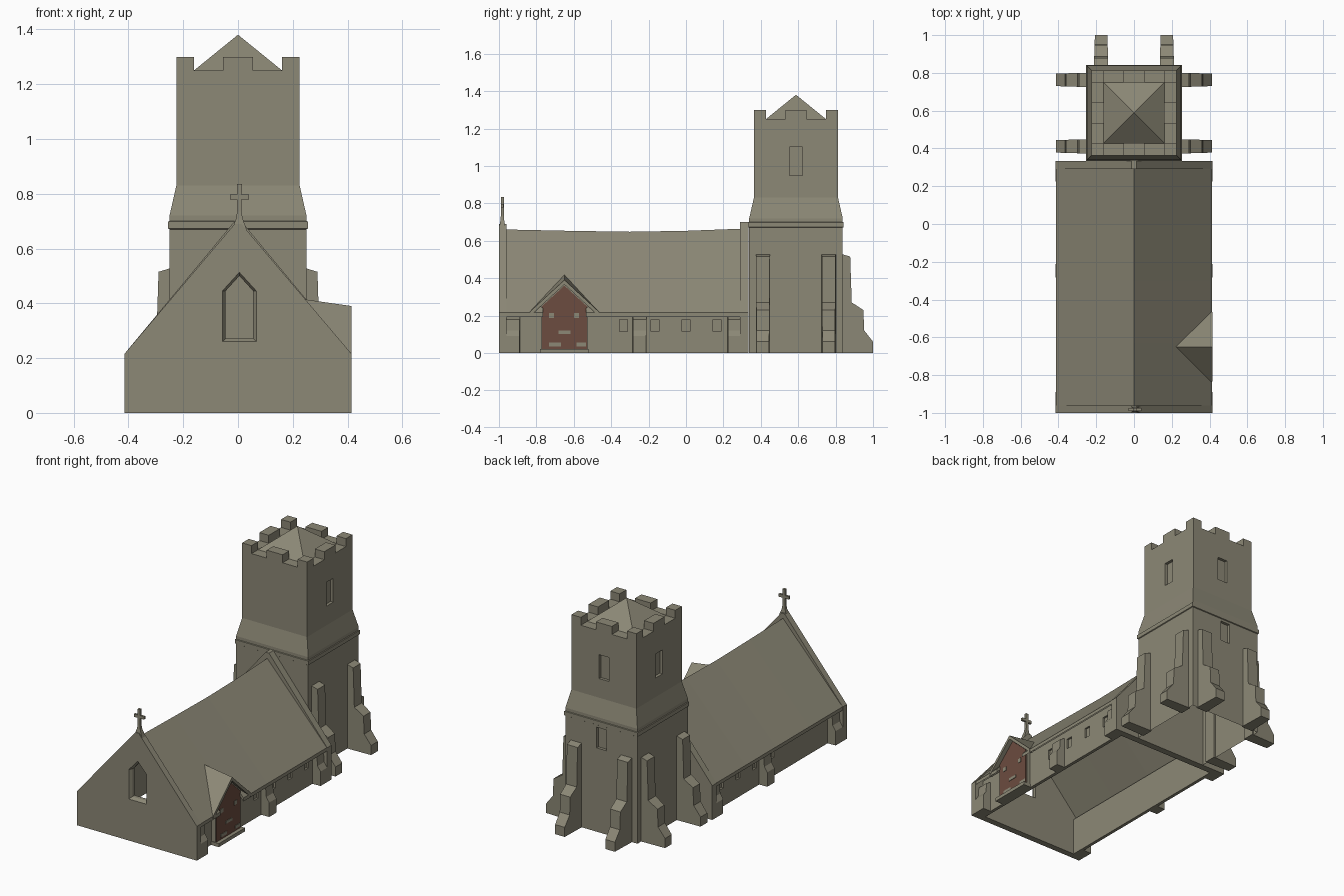
import bpy, bmesh, math
from mathutils import Vector

if "Cube" in bpy.data.objects:
    bpy.data.objects.remove(bpy.data.objects["Cube"])


def material(name, rgb):
    m = bpy.data.materials.new(name)
    m.diffuse_color = (*rgb, 1)
    m.use_nodes = True
    m.node_tree.nodes["Principled BSDF"].inputs["Base Color"].default_value = m.diffuse_color
    return m


STONE = material("grey stone", (0.262, 0.246, 0.181))
WOOD = material("brown wood", (0.150, 0.072, 0.050))


def loft(name, rings, mat=STONE):
    """Closed solid through a list of rings with equal point counts."""
    bm = bmesh.new()
    vs = [[bm.verts.new(p) for p in r] for r in rings]
    n = len(rings[0])
    for a, b in zip(vs, vs[1:]):
        for i in range(n):
            j = (i + 1) % n
            bm.faces.new((a[i], a[j], b[j], b[i]))
    bm.faces.new(vs[0])
    bm.faces.new(vs[-1])
    bmesh.ops.recalc_face_normals(bm, faces=bm.faces)
    me = bpy.data.meshes.new(name)
    bm.to_mesh(me)
    bm.free()
    me.materials.append(mat)
    ob = bpy.data.objects.new(name, me)
    bpy.context.collection.objects.link(ob)
    return ob


def box(name, x0, x1, y0, y1, z0, z1, mat=STONE):
    return loft(name, [[(x0, y0, z), (x1, y0, z), (x1, y1, z), (x0, y1, z)]
                       for z in (z0, z1)], mat)


def slab_y(name, pts, y0, y1, mat=STONE):
    return loft(name, [[(x, y, z) for x, z in pts] for y in (y0, y1)], mat)


def slab_x(name, pts, x0, x1, mat=STONE):
    return loft(name, [[(x, y, z) for y, z in pts] for x in (x0, x1)], mat)


def cut(ob, cutter):
    """Subtract the cutter, bake the result and remove the cutter."""
    mod = ob.modifiers.new("cut", 'BOOLEAN')
    mod.operation = 'DIFFERENCE'
    mod.solver = 'EXACT'
    mod.object = cutter
    bpy.context.view_layer.objects.active = ob
    bpy.ops.object.modifier_apply(modifier=mod.name)
    bpy.data.objects.remove(cutter)


def square(h, z, cy):
    return [(-h, cy - h, z), (h, cy - h, z), (h, cy + h, z), (-h, cy + h, z)]


def buttress(name, profile, base, out, half):
    """Stepped buttress: profile of (outset, height), base on the wall, outward direction."""
    out, base = Vector(out), Vector(base)
    side = Vector((-out.y, out.x, 0))
    rings = []
    for s in (-1, 1):
        rings.append([base + out * d + side * s * half * (1 - 0.8 * max(d, 0))
                      + Vector((0, 0, z)) for d, z in profile])
    return loft(name, rings)


# Nave gable ends
gable = [(-.415, 0), (.415, 0), (.415, .215), (.012, .69), (-.012, .69), (-.415, .215)]
front = slab_y("front_gable", gable, -1, -.96)
slab_y("back_gable", [(x, z + (.01 if z > .5 else 0)) for x, z in gable], .29, .333)


# Pointed front window with splayed frame
def pointed(m, y):
    return [(.005 - m, y, .322 - m), (.005 + m, y, .322 - m), (.005 + m, y, .445),
            (.005, y, .445 + m * 1.1), (.005 - m, y, .445)]


cut(front, loft("window_cutter", [pointed(.062, -1.01), pointed(.062, -1),
                                  pointed(.05, -.982), pointed(.05, -.9)]))

# Sagging nave roof
T = .022
rings = []
for y, ridge in ((-.96, .66), (-.63, .653), (-.3, .648), (0, .653), (.29, .664)):
    rings.append([(-.413, y, .215), (0, y, ridge), (.413, y, .215),
                  (.413, y, .215 - T), (0, y, ridge - T), (-.413, y, .215 - T)])
roof = loft("nave_roof", rings)
cut(roof, box("porch_cutter", .37, .5, -.765, -.535, .1, .36))

# Nave side walls with small recessed windows, and wall buttresses
nave_butt = [(-.005, 0), (.055, 0), (.055, .09), (.035, .12), (.03, .18), (-.005, .2)]
for s, side in ((1, "right"), (-1, "left")):
    xa, xb = sorted((s * .34, s * .36))
    wall = box(f"{side}_wall", xa, xb, -.97, .3, 0, .235)
    for y in (-.335, -.165, 0, .165):
        ca, cb = sorted((s * .348, s * .4))
        cut(wall, box("window_cutter", ca, cb, y - .021, y + .021, .115, .18))
    for i, y in enumerate((-.925, -.248, .26)):
        buttress(f"{side}_wall_buttress_{i}", nave_butt, (s * .36, y, 0), (s, 0, 0), .037)

# Porch: body, door, worn patches, step and roof
PY = -.65
slab_x("porch_body", [(PY - .125, 0), (PY + .125, 0), (PY + .125, .255),
                      (PY, .37), (PY - .125, .255)], .355, .385)
slab_x("porch_door", [(PY - .12, .022), (PY + .12, .022), (PY + .12, .25),
                      (PY, .36), (PY - .12, .25)], .384, .39, WOOD)
for i, (dy, z, w, h) in enumerate(((-.07, .2, .013, .013), (.065, .2, .013, .013), (0, .11, .032, .009),
                                   (-.05, .045, .032, .01), (.09, .045, .025, .01))):
    box(f"door_patch_{i}", .389, .393, PY + dy - w, PY + dy + w, z - h, z + h)
box("porch_step", .355, .413, PY - .13, PY + .13, 0, .022)
eave, t = .185, .024
loft("porch_roof", [
    [(xe, PY - eave, .22), (xp, PY, zp), (xe, PY + eave, .22),
     (xe, PY + eave, .22 - t), (xp, PY, zp - t), (xe, PY - eave, .22 - t)]
    for xe, xp, zp in ((.415, .415, .39), (.395, .205, .42))])

# Gable cross on a flared foot
cx, cy = .005, -.982
loft("cross_shaft", [[(cx - w, cy - d, z), (cx + w, cy - d, z), (cx + w, cy + d, z), (cx - w, cy + d, z)]
                     for w, d, z in ((.03, .018, .66), (.012, .01, .71), (.008, .008, .735), (.009, .008, .835))])
box("cross_arm", cx - .035, cx + .035, cy - .007, cy + .007, .779, .797)

# Tower shaft with string course and tapered offset
TY = .588
tower = loft("tower", [square(h, z, TY) for h, z in (
    (.25, 0), (.25, .67), (.255, .673), (.255, .698), (.25, .7), (.25, .72), (.225, .83), (.225, 1.25))])
W = .034
for s in (-1, 1):
    xa, xb = sorted((s * .207, s * .3))
    cut(tower, box("window_cutter", xa, xb, TY - W, TY + W, .95, 1.1))
cut(tower, box("window_cutter", -W, W, TY + .207, TY + .3, .95, 1.1))
cut(tower, box("window_cutter", -W, W, TY + .232, TY + .3, .525, .655))

# Tower is open underneath
bm = bmesh.new()
bm.from_mesh(tower.data)
bmesh.ops.delete(bm, geom=[f for f in bm.faces if f.calc_center_median().z < 1e-4], context='FACES')
bm.to_mesh(tower.data)
bm.free()

# Battlements: corner and middle merlons
for i in (-1, 0, 1):
    for j in (-1, 0, 1):
        if i or j:
            hx = .0325 if i else .055
            hy = .0325 if j else .055
            x, y = i * .1925, TY + j * .1925
            box(f"merlon_{i + 1}_{j + 1}", x - hx, x + hx, y - hy, y + hy, 1.245, 1.30)

# Pyramid tower roof
loft("tower_roof", [square(.162, 1.249, TY), square(.0005, 1.38, TY)])

# Stepped tower buttresses on the sides and back
tower_butt = [(-.01, 0), (.162, 0), (.162, .06), (.115, .12), (.11, .23),
              (.048, .27), (.04, .515), (-.01, .53)]
for s, side in ((1, "right"), (-1, "left")):
    for y, where in ((.411, "front"), (.763, "rear")):
        buttress(f"{side}_{where}_tower_buttress", tower_butt, (s * .25, y, 0), (s, 0, 0), .038)
    buttress(f"back_{side}_tower_buttress", tower_butt, (s * .174, .838, 0), (0, 1, 0), .038)
